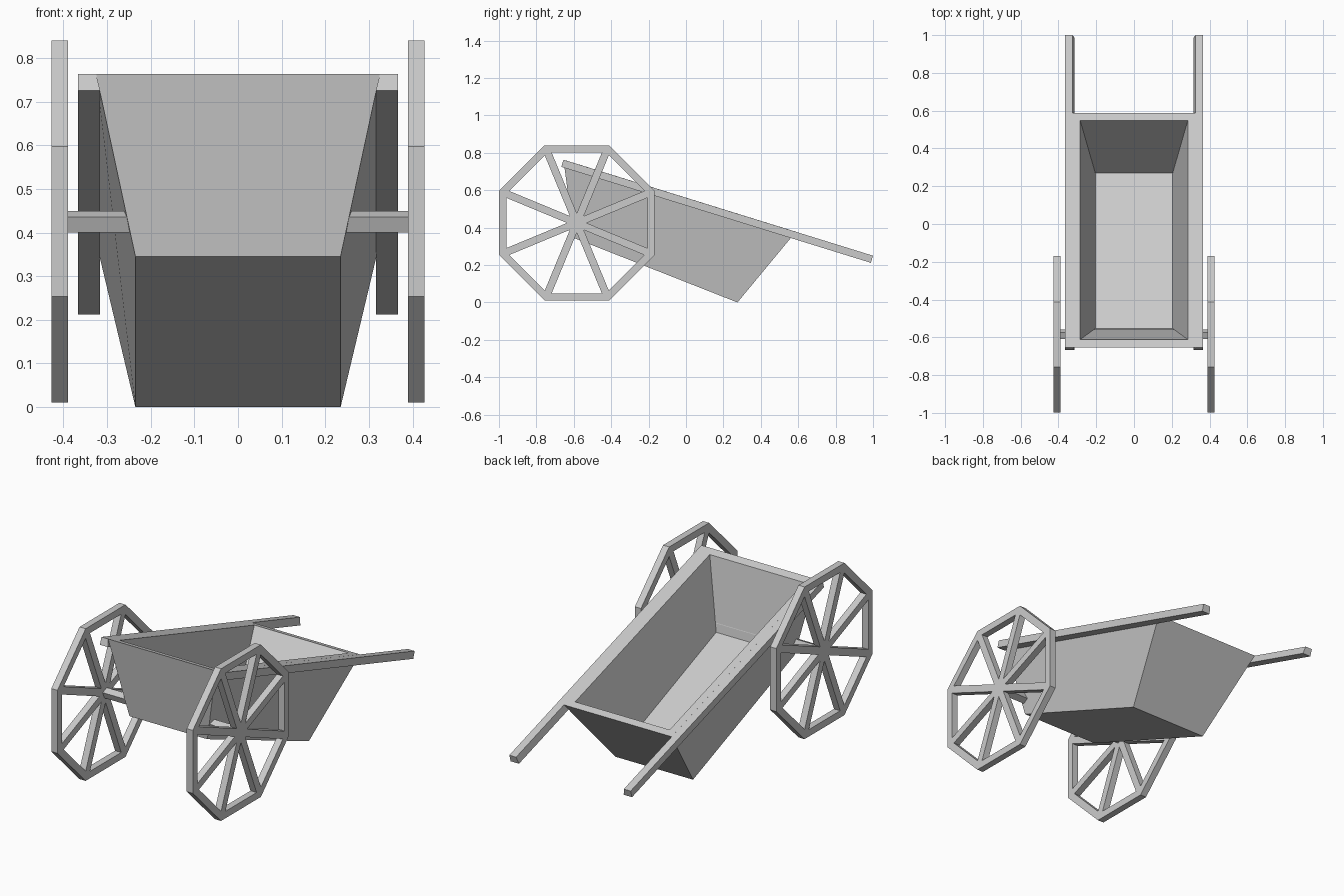
import bpy, math

if "Cube" in bpy.data.objects:
    bpy.data.objects.remove(bpy.data.objects["Cube"])

AXLE_Y, AXLE_Z = -0.584, 0.425


def mesh_object(name, verts, faces):
    me = bpy.data.meshes.new(name)
    me.from_pydata(verts, [], faces)
    ob = bpy.data.objects.new(name, me)
    bpy.context.collection.objects.link(ob)
    return ob


def ring(half_width, front, rear):
    """Four corners of a tub section; front and rear are (y, z)."""
    return [(s * half_width, y, z) for s, (y, z) in
            ((-1, front), (1, front), (1, rear), (-1, rear))]


# Tub: outer floor, outer rim, inner rim, inner floor joined into one shell
rings = [ring(0.235, (-0.60, 0.345), (0.275, 0.0)),
         ring(0.325, (-0.655, 0.763), (0.588, 0.378)),
         ring(0.285, (-0.612, 0.75), (0.548, 0.39)),
         ring(0.205, (-0.553, 0.37), (0.27, 0.042))]
faces = [(3, 2, 1, 0), (12, 13, 14, 15)]
for r in range(3):
    for i in range(4):
        j = (i + 1) % 4
        faces.append((r * 4 + i, r * 4 + j, r * 4 + 4 + j, r * 4 + 4 + i))
mesh_object("tub", [v for r in rings for v in r], faces)

# Handles: long rails whose inner side follows the tub wall
side = [(-0.655, 0.763), (1.0, 0.25), (0.988, 0.212), (-0.667, 0.725)]
inner_x = [0.325, 0.325, 0.316, 0.316]
for name, s in (("left_handle", -1), ("right_handle", 1)):
    verts = [(s * x, y, z) for x, (y, z) in zip(inner_x, side)]
    verts += [(s * 0.366, y, z) for y, z in side]
    faces = [(0, 1, 2, 3), (7, 6, 5, 4)]
    faces += [(i, i + 4, (i + 1) % 4 + 4, (i + 1) % 4) for i in range(4)]
    if s < 0:
        faces = [f[::-1] for f in faces]
    mesh_object(name, verts, faces)

# Axle: tilted square bar
bpy.ops.mesh.primitive_cube_add(size=1, location=(0, AXLE_Y, AXLE_Z),
                                rotation=(math.radians(22.5), 0, 0))
axle = bpy.context.object
axle.name = "axle"
axle.scale = (0.79, 0.038, 0.038)


# Wheels: octagon with eight triangular openings, extruded
def wheel(name, x):
    apothem, inner, half_spoke = 0.415, 0.377, 0.02
    a = math.pi / 8
    radius = apothem / math.cos(a)
    loops = [[(radius * math.cos(a + k * 2 * a), radius * math.sin(a + k * 2 * a))
              for k in range(8)]]
    half = inner * math.tan(a) - half_spoke / math.cos(a)
    for k in range(8):
        c, s = math.cos(k * 2 * a), math.sin(k * 2 * a)
        tri = [(half_spoke / math.sin(a), 0), (inner, half), (inner, -half)]
        loops.append([(u * c - v * s, u * s + v * c) for u, v in tri])
    cu = bpy.data.curves.new(name, 'CURVE')
    cu.dimensions = '2D'
    cu.fill_mode = 'BOTH'
    cu.extrude = 0.0185
    for loop in loops:
        sp = cu.splines.new('POLY')
        sp.points.add(len(loop) - 1)
        for p, (u, v) in zip(sp.points, loop):
            p.co = (u, v, 0, 1)
        sp.use_cyclic_u = True
    ob = bpy.data.objects.new(name, cu)
    bpy.context.collection.objects.link(ob)
    ob.location = (x, AXLE_Y, AXLE_Z)
    ob.rotation_euler = (math.pi / 2, 0, math.pi / 2)
    bpy.ops.object.select_all(action='DESELECT')
    bpy.context.view_layer.objects.active = ob
    ob.select_set(True)
    bpy.ops.object.convert(target='MESH')
    bpy.ops.object.shade_flat()


wheel("left_wheel", -0.4085)
wheel("right_wheel", 0.4085)
